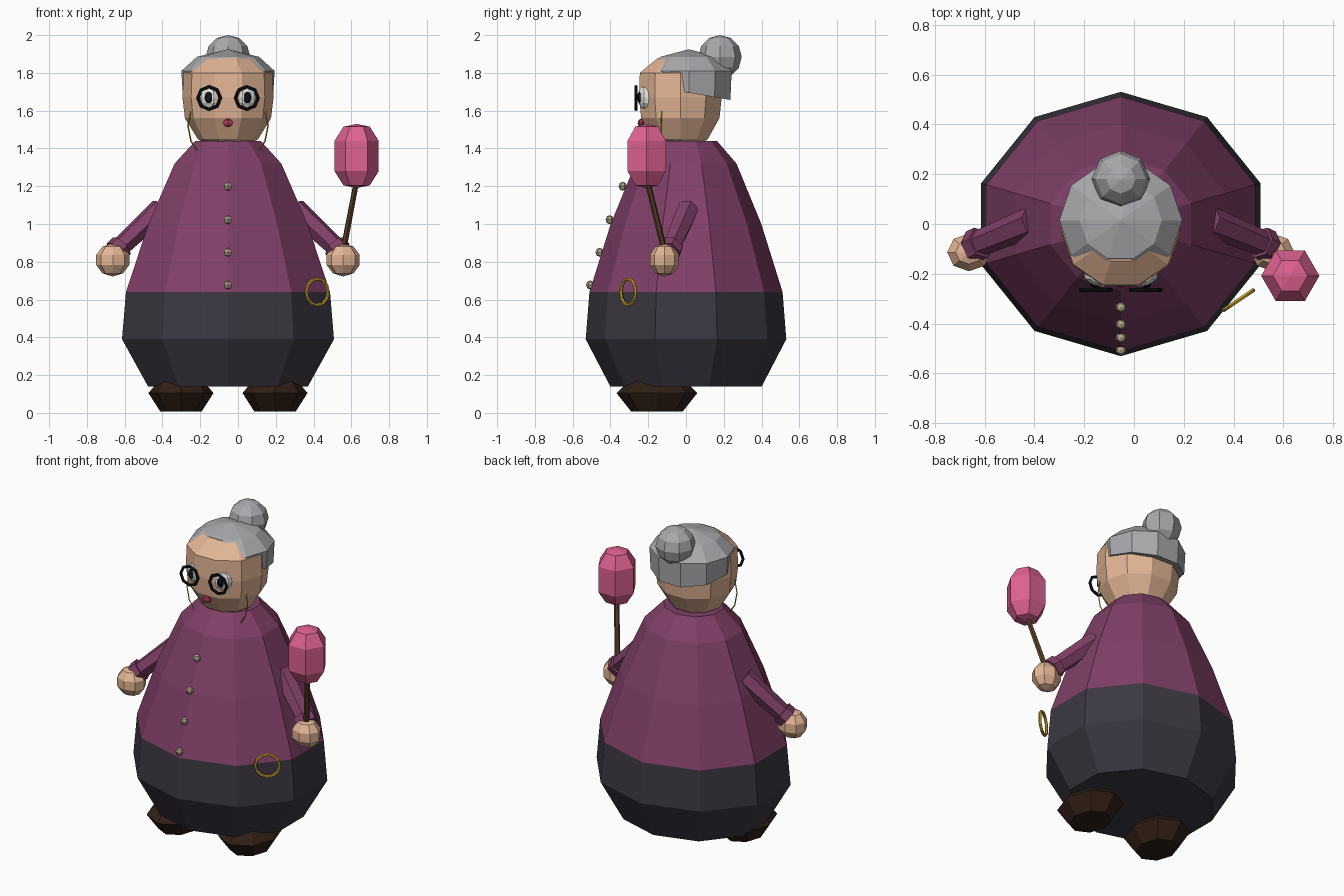
import bpy, bmesh
from math import sin, cos, pi
from mathutils import Vector, Matrix

if "Cube" in bpy.data.objects:
    bpy.data.objects.remove(bpy.data.objects["Cube"])

CX = -0.053  # the figure's own centre line


def paint(name, r, g, b):
    m = bpy.data.materials.new(name)
    m.diffuse_color = [(c / 255) ** 2.2 for c in (r, g, b)] + [1]
    m.use_nodes = True
    m.node_tree.nodes["Principled BSDF"].inputs["Base Color"].default_value = m.diffuse_color
    return m


PLUM = paint("plum", 128, 66, 104)
DARK = paint("dark_cloth", 62, 58, 68)
SKIN = paint("skin", 226, 180, 148)
HAIR = paint("grey_hair", 168, 168, 172)
BLACK = paint("black", 22, 24, 28)
WHITE = paint("white", 225, 225, 220)
GOLD = paint("gold", 205, 165, 50)
BROWN = paint("brown_leather", 52, 36, 28)
WOOD = paint("wood", 92, 66, 44)
PINK = paint("pink", 222, 98, 145)
LIP = paint("lip", 165, 60, 85)
TAN = paint("button", 176, 166, 136)


def finish(name, bm, mat, matrix=Matrix()):
    bmesh.ops.recalc_face_normals(bm, faces=bm.faces)
    me = bpy.data.meshes.new(name)
    bm.to_mesh(me)
    bm.free()
    me.materials.append(mat)
    ob = bpy.data.objects.new(name, me)
    ob.matrix_world = matrix
    bpy.context.collection.objects.link(ob)
    return ob


def lathe(name, mat, rings, n, at=(0, 0, 0), sx=1, sy=1, phase=0, matrix=None, low=None):
    """Rings of (radius, z); 'low' gives a z for each angle of the first ring."""
    bm = bmesh.new()
    loops = []
    for i, (r, z) in enumerate(rings):
        loop = []
        for k in range(n):
            a = phase + 2 * pi * k / n
            h = low(a) if low and i == 0 else z
            loop.append(bm.verts.new((r * sx * cos(a), r * sy * sin(a), h)))
        loops.append(loop)
    for a, b in zip(loops, loops[1:]):
        for k in range(n):
            bm.faces.new((a[k], a[(k + 1) % n], b[(k + 1) % n], b[k]))
    bm.faces.new(loops[0])
    bm.faces.new(loops[-1])
    bmesh.ops.remove_doubles(bm, verts=bm.verts, dist=1e-5)
    return finish(name, bm, mat, matrix or Matrix.Translation(at))


def ball(name, mat, at, size, n=8, rings=6, turn=0):
    bm = bmesh.new()
    bmesh.ops.create_uvsphere(bm, u_segments=n, v_segments=rings, radius=1)
    return finish(name, bm, mat, Matrix.Translation(at) @ Matrix.Rotation(turn, 4, 'Z')
                  @ Matrix.Diagonal((*size, 1)))


def rod(name, mat, p, q, r0, r1, n=6):
    p, q = Vector(p), Vector(q)
    rot = (q - p).to_track_quat('Z', 'Y').to_matrix().to_4x4()
    return lathe(name, mat, [(r0, 0), (r1, (q - p).length)], n,
                 matrix=Matrix.Translation(p) @ rot)


def hoop(name, mat, at, major, minor, turn=0, n=10, m=6):
    """Upright ring facing the front, turned about z."""
    bm = bmesh.new()
    v = [[bm.verts.new(((major + minor * cos(b)) * cos(a), minor * sin(b),
                        (major + minor * cos(b)) * sin(a)))
          for b in [2 * pi * j / m for j in range(m)]]
         for a in [2 * pi * i / n for i in range(n)]]
    for i in range(n):
        for j in range(m):
            i2, j2 = (i + 1) % n, (j + 1) % m
            bm.faces.new((v[i][j], v[i2][j], v[i2][j2], v[i][j2]))
    return finish(name, bm, mat, Matrix.Translation(at) @ Matrix.Rotation(turn, 4, 'Z'))


# Skirt and blouse share one ten-sided outline
lathe("skirt", DARK, [(.445, .14), (.59, .39), (.568, .64)], 10, (CX, 0, 0), sy=.9, phase=pi / 2)
lathe("blouse", PLUM, [(.568, .64), (.443, 1.0), (.297, 1.32), (.182, 1.44)], 10,
      (CX, 0, 0), sy=.9, phase=pi / 2)

# Head, hair cap and bun
lathe("head", SKIN, [(.13, 1.43), (.16, 1.45), (.228, 1.56), (.241, 1.67), (.236, 1.8), (.13, 1.88)],
      10, (CX, -.03, 0), sy=.955)


def hairline(a):
    s = sin(a)
    return 1.785 if s < -.9 else 1.695 - .04 * s


lathe("hair", HAIR, [(.24, 1.7), (.247, 1.81), (.165, 1.885), (0, 1.925)], 10,
      (CX, .015, 0), sy=.965, low=hairline)
ball("hair_bun", HAIR, (CX, .18, 1.885), (.118, .115, .115))

# Face
ball("mouth", LIP, (CX, -.238, 1.535), (.03, .018, .023), 6, 4)
for s in (-1, 1):
    ball("eye", WHITE, (CX + s * .1, -.22, 1.67), (.055, .03, .06), 8, 6, s * .45)
    ball("pupil", BLACK, (CX + s * .1, -.243, 1.67), (.024, .015, .032), 8, 6)
    hoop("spectacle_rim", BLACK, (CX + s * .1, -.265, 1.667), .06, .009, n=8)
hoop("spectacle_chain", GOLD, (CX, -.13, 1.52), .212, .004, n=16, m=4)

# Buttons down the front
for y, z in ((-.335, 1.2), (-.404, 1.023), (-.457, .85), (-.507, .677)):
    ball("button", TAN, (CX, y, z), (.023, .022, .024), 6, 4)

# Arms, hands and shoes
for s in (-1, 1):
    def side(dx, y, z):
        return (CX + s * dx, y, z)
    rod("sleeve", PLUM, side(.355, .01, 1.08), side(.58, -.082, .868), .062, .052)
    rod("cuff", PLUM, side(.562, -.075, .885), side(.595, -.09, .853), .066, .066)
    ball("hand", SKIN, side(.61, -.114, .81), (.092, .08, .088), 8, 5)
    lathe("shoe", BROWN, [(.64, .008), (1, .105), (.64, .18), (.25, .2)], 8,
          side(.249, -.154, 0), sx=.172, sy=.214)

# Candy on a stick, held in one hand
rod("stick", WOOD, (.55, -.105, .82), (.63, -.208, 1.24), .017, .015)
lathe("candy", PINK, [(0, 1.19), (.07, 1.205), (.117, 1.28), (.117, 1.44), (.07, 1.515), (0, 1.53)],
      6, (.628, -.208, 0))

# Gold ring hanging at the waist
hoop("key_ring", GOLD, (.42, -.306, .64), .07, .009, turn=.588, n=12)
